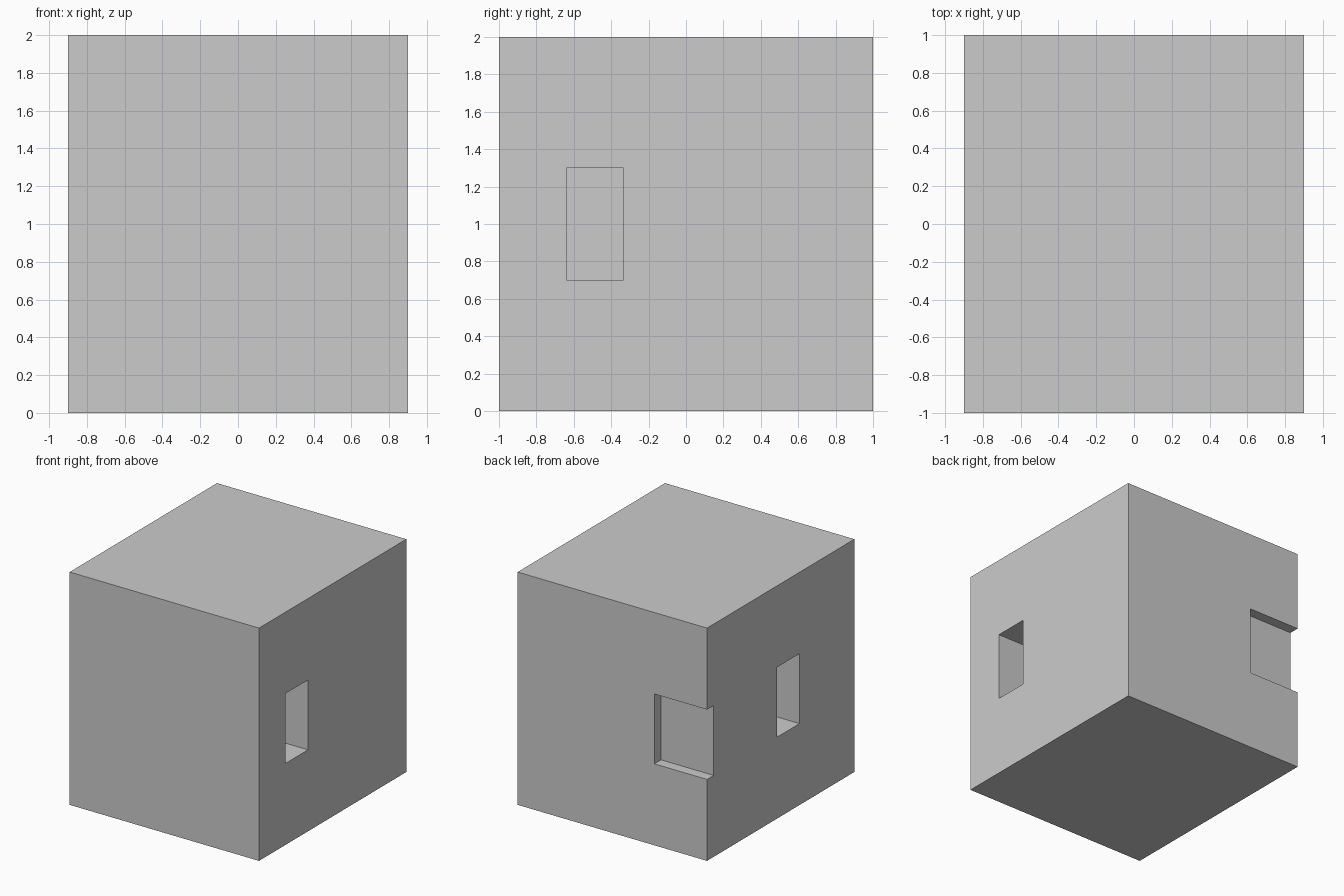
import bpy

if "Cube" in bpy.data.objects:
    bpy.data.objects.remove(bpy.data.objects["Cube"])


def box(name, x, y, z):
    """Axis-aligned box from (min, max) ranges."""
    bpy.ops.mesh.primitive_cube_add(size=1, location=[(a + b) / 2 for a, b in (x, y, z)])
    obj = bpy.context.object
    obj.name = name
    obj.scale = [b - a for a, b in (x, y, z)]
    bpy.ops.object.transform_apply(location=True, rotation=False, scale=True)
    return obj


def cut(target, x, y, z):
    """Subtract a box from the target and discard the cutter."""
    cutter = box("slot_cutter", x, y, z)
    cutter.hide_render = True
    mod = target.modifiers.new("slot", 'BOOLEAN')
    mod.operation = 'DIFFERENCE'
    mod.solver = 'EXACT'
    mod.object = cutter
    bpy.context.view_layer.objects.active = target
    bpy.ops.object.modifier_apply(modifier=mod.name)
    bpy.data.objects.remove(cutter, do_unlink=True)


# Solid block
block = box("block", (-0.9, 0.9), (-1, 1), (0, 2))

# Slots, all the same height and half a unit deep from the side faces
slot_z = (0.7, 1.3)
cut(block, (0.4, 1.1), (-0.64, -0.335), slot_z)    # right side pocket
cut(block, (-1.1, -0.4), (-0.255, 0.05), slot_z)   # left side pocket
cut(block, (-1.1, -0.4), (0.91, 1.21), slot_z)     # notch at back left corner
